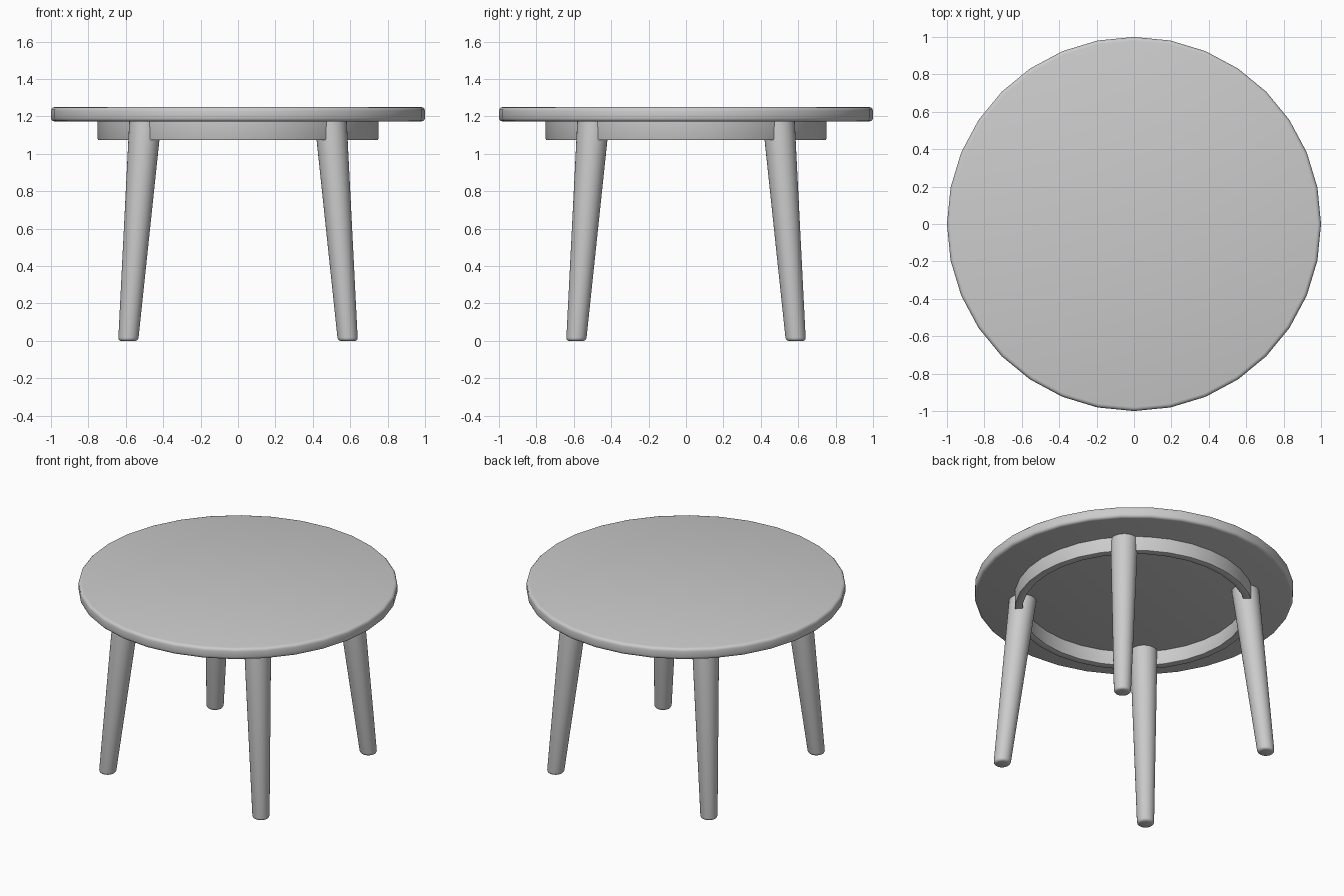
import bpy, bmesh, math

if "Cube" in bpy.data.objects:
    bpy.data.objects.remove(bpy.data.objects["Cube"])

SIDES = 32


def lathe(name, rings, closed=False):
    """Skin stacked circles given as (radius, z, centre x, centre y)."""
    bm = bmesh.new()
    loops = []
    for r, z, cx, cy in rings:
        loops.append([bm.verts.new((cx + r * math.cos(2 * math.pi * i / SIDES),
                                    cy + r * math.sin(2 * math.pi * i / SIDES), z))
                      for i in range(SIDES)])
    pairs = list(zip(loops, loops[1:]))
    if closed:
        pairs.append((loops[-1], loops[0]))
    else:
        bm.faces.new(loops[0][::-1])
        bm.faces.new(loops[-1])
    for a, b in pairs:
        for i in range(SIDES):
            j = (i + 1) % SIDES
            bm.faces.new((a[i], a[j], b[j], b[i]))
    bmesh.ops.recalc_face_normals(bm, faces=bm.faces)
    mesh = bpy.data.meshes.new(name)
    bm.to_mesh(mesh)
    bm.free()
    ob = bpy.data.objects.new(name, mesh)
    bpy.context.collection.objects.link(ob)
    bpy.ops.object.select_all(action='DESELECT')
    ob.select_set(True)
    bpy.context.view_layer.objects.active = ob
    bpy.ops.object.shade_smooth_by_angle(angle=math.radians(35))
    return ob


def corner(r, z, b, a0, a1, n=3):
    """Rounded profile corner centred on (r, z)."""
    return [(r + b * math.cos(math.radians(a0 + (a1 - a0) * k / n)),
             z + b * math.sin(math.radians(a0 + (a1 - a0) * k / n)), 0, 0)
            for k in range(n + 1)]


# Round top with softened rim
B = 0.02
lathe("table_top", corner(1 - B, 1.173 + B, B, -90, 0) + corner(1 - B, 1.25 - B, B, 0, 90))

# Ring apron under the top
b = 0.006
lathe("apron_ring",
      corner(0.70 + b, 1.073 + b, b, 180, 270, 2) + corner(0.75 - b, 1.073 + b, b, 270, 360, 2)
      + [(0.75, 1.18, 0, 0), (0.70, 1.18, 0, 0)], closed=True)

# Splayed, tapered legs with rounded feet
FOOT, HEAD, TOP = 0.587, 0.495, 1.18
for side, sx in (("left", -1), ("right", 1)):
    for end, sy in (("front", -1), ("back", 1)):
        rings = []
        for r, z in ((0.038, 0), (0.046, 0.003), (0.0515, 0.009), (0.054, 0.018), (0.086, TOP)):
            c = FOOT + (HEAD - FOOT) * z / TOP
            rings.append((r, z, sx * c, sy * c))
        lathe(f"{end}_{side}_leg", rings)
